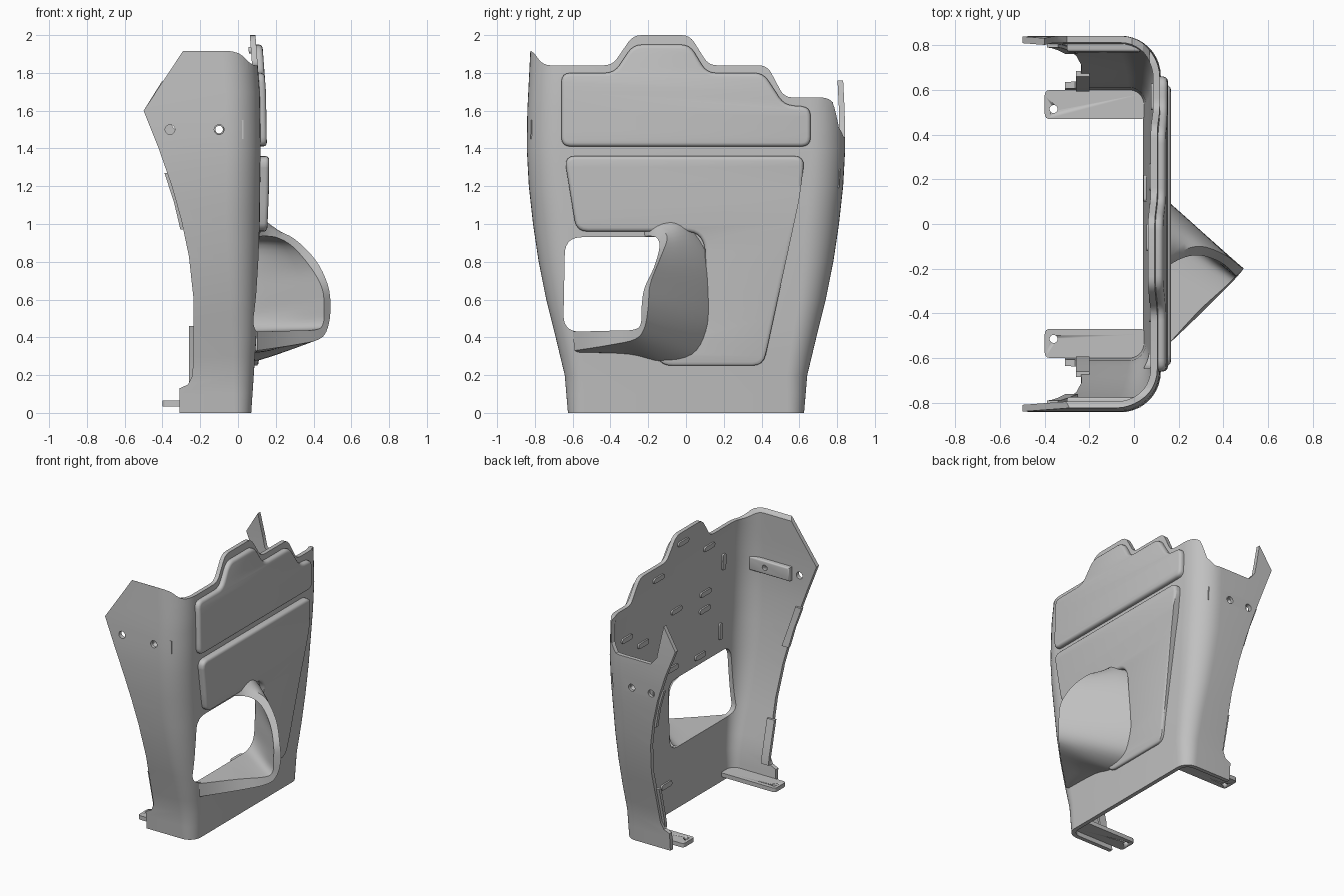
import bpy, bmesh, math
from mathutils import Vector

old = bpy.data.objects.get("Cube")
if old:
    bpy.data.objects.remove(old, do_unlink=True)

grey = bpy.data.materials.new("plain grey")
grey.use_nodes = True
grey.diffuse_color = (0.53, 0.53, 0.53, 1)
grey.node_tree.nodes["Principled BSDF"].inputs["Base Color"].default_value = grey.diffuse_color

THICK = 0.03


def interp(z, keys):
    for (a, p), (b, q) in zip(keys, keys[1:]):
        if z <= b:
            return p + (q - p) * (z - a) / (b - a)
    return keys[-1][1]


def half_width(z):
    return interp(z, [(0, .625), (.2, .642), (.4, .69), (.6, .74), (.8, .78), (1, .81),
                      (1.2, .832), (1.4, .843), (1.6, .84), (2.1, .815)])


def plate_x(z):
    return interp(z, [(0, .07), (.4, .097), (1, .115), (1.4, .12), (1.7, .115), (1.9, .1), (2.1, .085)])


def finish(name, bm, smooth=True):
    bmesh.ops.recalc_face_normals(bm, faces=bm.faces[:])
    mesh = bpy.data.meshes.new(name)
    bm.to_mesh(mesh)
    bm.free()
    mesh.materials.append(grey)
    ob = bpy.data.objects.new(name, mesh)
    bpy.context.collection.objects.link(ob)
    if smooth:
        shade(ob)
    return ob


def shade(ob):
    bpy.ops.object.select_all(action='DESELECT')
    ob.select_set(True)
    bpy.context.view_layer.objects.active = ob
    bpy.ops.object.shade_smooth_by_angle(angle=math.radians(32))


def rounded(pts, radius, steps=5):
    """Replace every corner of an outline by a small curve."""
    out = []
    pts = [Vector(p) for p in pts]
    for i, p in enumerate(pts):
        a, b = pts[i - 1] - p, pts[(i + 1) % len(pts)] - p
        s = p + a.normalized() * min(radius, a.length * .45)
        e = p + b.normalized() * min(radius, b.length * .45)
        for k in range(steps):
            t = k / (steps - 1)
            out.append(s * (1 - t) ** 2 + p * 2 * t * (1 - t) + e * t * t)
    return out


def prism(name, pts, d0, d1, place, bevel=0, slices=(), smooth=True):
    """Extrude an outline (u, v) from depth d0 to d1, then place it in space."""
    bm = bmesh.new()
    base = bm.faces.new([bm.verts.new((p[0], p[1], d0)) for p in pts])
    ext = bmesh.ops.extrude_face_region(bm, geom=[base], use_keep_orig=True)["geom"]
    tops = [g for g in ext if isinstance(g, bmesh.types.BMVert)]
    for v in tops:
        v.co.z = d1
    if bevel:
        rim = [e for e in bm.edges if all(v in tops for v in e.verts)]
        bmesh.ops.bevel(bm, geom=rim, offset=bevel, segments=3, profile=.5, affect='EDGES')
    for s in slices:
        bmesh.ops.bisect_plane(bm, geom=bm.verts[:] + bm.edges[:] + bm.faces[:],
                               plane_co=(0, s, 0), plane_no=(0, 1, 0))
    for v in bm.verts:
        v.co = place(*v.co)
    return finish(name, bm, smooth)


def cut(ob, cutter):
    mod = ob.modifiers.new("cut", 'BOOLEAN')
    mod.operation, mod.solver, mod.object = 'DIFFERENCE', 'EXACT', cutter
    bpy.context.view_layer.objects.active = ob
    bpy.ops.object.modifier_apply(modifier=mod.name)
    bpy.data.objects.remove(cutter, do_unlink=True)


def loft(name, rows, closed=False):
    bm = bmesh.new()
    grid = [[bm.verts.new(p) for p in row] for row in rows]
    n = len(rows[0])
    for a, b in zip(grid, grid[1:]):
        for i in range(n if closed else n - 1):
            j = (i + 1) % n
            bm.faces.new((a[i], a[j], b[j], b[i]))
    if closed:
        bm.faces.new(grid[0])
        bm.faces.new(grid[-1])
    return finish(name, bm)


def circle(u, v, r):
    return [(u + r * math.cos(k * math.pi / 10), v + r * math.sin(k * math.pi / 10)) for k in range(20)]


def rect(u0, v0, u1, v1):
    return [(u0, v0), (u1, v0), (u1, v1), (u0, v1)]


across_x = lambda u, v, d: (d, u, v)
across_y = lambda u, v, d: (u, d, v)
across_z = lambda u, v, d: (u, v, d)
on_front = lambda u, v, d: (plate_x(v) + d, u, v)
behind_front = lambda u, v, d: (plate_x(v) - THICK - d, u, v)


# Main shell: U-shaped section lofted upward
def section(z, off):
    w, x, r = half_width(z), plate_x(z), .09 + .09 * min(1, z)
    half = [(-.55, w - off)]
    for k in range(11):
        a = math.pi / 2 * (1 - k / 10)
        half.append((x - r + (r - off) * math.cos(a), w - r + (r - off) * math.sin(a)))
    return [(p, q, z) for p, q in half] + [(p, -q, z) for p, q in reversed(half)]


levels = [k * .1 for k in range(21)] + [2.03]
shell = loft("main_shell", [section(z, 0) + section(z, THICK)[::-1] for z in levels], True)

# Stepped top edge
top_edge = [(-.95, 2.3), (-.95, 1.925), (-.815, 1.925), (-.76, 1.84), (-.39, 1.84), (-.28, 2), (.02, 2),
            (.12, 1.84), (.43, 1.84), (.52, 1.67), (.75, 1.67), (.79, 1.63), (.79, 2.3)]
cut(shell, prism("top_cutter", rounded(top_edge, .045), -1, 1, across_x))

# Open edges of the two side walls
edge = [(-1, -.1), (-.31, -.1), (-.31, .13), (-.265, .15), (-.24, .2), (-.235, .6), (-.26, .83),
        (-.3, 1.02), (-.35, 1.2), (-.42, 1.4), (-.5, 1.6)]
right_top = [(-.285, 1.925), (-.285, 2.3), (-1, 2.3)]
left_top = [(-.4, 1.76), (-.35, 1.52), (-.3, 1.46), (-.01, 1.46), (.04, 1.51), (.07, 1.64), (.07, 2.3), (-1, 2.3)]
cut(shell, prism("right_wall_cutter", edge + right_top, -1, -.4, across_y))
cut(shell, prism("left_wall_cutter", edge + left_top, .4, 1, across_y))
for side, u, v in [(-1, -.36, 1.5), (-1, -.1, 1.5), (1, -.3, 1.24), (1, -.14, 1.24)]:
    cut(shell, prism("hole_cutter", circle(u, v, .026), side * .7, side, across_y))

# Window through the front plate
window = [(-.65, .43), (.09, .43), (.09, .93), (-.64, .93)]
cut(shell, prism("window_cutter", rounded(window, .09, 8), -.2, .4, across_x))
shade(shell)

# Raised front panels
upper = [(-.66, 1.41), (.66, 1.41), (.66, 1.62), (.52, 1.63), (.41, 1.8), (.11, 1.8), (.02, 1.95),
         (-.28, 1.95), (-.38, 1.8), (-.66, 1.8)]
prism("upper_panel", rounded(upper, .05), -.01, .033, on_front, .02, [1.5, 1.6, 1.7, 1.9])
lower = [(-.645, 1.36), (.63, 1.36), (.6, 1.13), (.41, .25), (-.13, .25), (-.16, .33), (.02, .33),
         (.11, .45), (.1, .9), (.05, .96), (-.58, .96)]
prism("lower_panel", rounded(lower, .06), -.01, .046,
      lambda u, v, d: (plate_x(v) + d * min(1, .3 + v * .6), u, v), .02,
      [k * .1 for k in range(3, 14)])


# Scoop: outer skin, lip face and inner skin
def smooth_line(pts, steps=4):
    pts = [Vector(p) for p in pts]
    out = []
    for i in range(len(pts) - 1):
        p0, p1, p2, p3 = pts[max(i - 1, 0)], pts[i], pts[i + 1], pts[min(i + 2, len(pts) - 1)]
        for k in range(steps):
            t = k / steps
            out.append(p1 + (p2 - p0) * (t / 2) + (p0 * 2 - p1 * 5 + p2 * 4 - p3) * (t * t / 2)
                       + (p1 * 3 - p0 - p2 * 3 + p3) * (t ** 3 / 2))
    return out + [pts[-1]]


def skin(start, end, x_mid, steps):
    """Rows curving from the plate outline out to the lip."""
    rows = []
    for k in range(steps + 1):
        t = k / steps
        row = []
        for a, b in zip(start, end):
            c = a.lerp(b, .15)
            c.x = min(x_mid, b.x)
            row.append(a * (1 - t) ** 2 + c * 2 * t * (1 - t) + b * t * t)
        rows.append(row)
    return rows


lip = smooth_line([(.1, -.59, .33), (.3, -.4, .36), (.43, -.27, .39), (.475, -.22, .45), (.49, -.2, .56),
                   (.475, -.19, .68), (.41, -.14, .81), (.3, -.1, .92), (.2, -.13, .965), (.12, -.22, .97)])
lip_inner = smooth_line([(.1, -.6, .43), (.28, -.4, .435), (.41, -.28, .44), (.45, -.24, .47),
                         (.455, -.235, .56), (.445, -.22, .66), (.385, -.17, .77), (.29, -.14, .88),
                         (.2, -.16, .93), (.11, -.22, .935)])
root = smooth_line([on_front(u, v, -.01) for u, v in
                    [(-.57, .32), (-.3, .31), (-.12, .27), (.05, .3), (.13, .42), (.15, .6),
                     (.13, .8), (.05, .95), (-.06, 1.03), (-.22, .98)]])
root_inner = smooth_line([on_front(u, v, -THICK) for u, v in
                          [(-.6, .43), (-.3, .43), (-.1, .43), (.02, .44), (.08, .5), (.09, .62),
                           (.09, .76), (.06, .89), (-.05, .93), (-.22, .935)]])
loft("scoop", skin(root, lip, .16, 8) + skin(root_inner, lip_inner, .14, 6)[::-1])

# Wall fittings on both sides
for side, label in [(-1, "right"), (1, "left")]:
    wall = lambda u, v, d, s=side: (u, s * (half_width(v) - d), v)
    prism(label + "_lower_edge_strip", rect(-.26, .15, -.2, .46), .02, .045, wall, slices=[.2, .3, .4])
    strip = [(-.39, 1.27), (-.34, 1.27), (-.25, .97), (-.305, .97), (-.34, 1.12)]
    prism(label + "_upper_edge_strip", strip, .02, .045, wall, slices=[1.1, 1.2])
    z = 1.5 if side < 0 else 1.24
    block = prism(label + "_inner_bracket", rect(-.3, z - .05, .03, z + .05), .02, .065, wall, .012)
    cut(block, prism("hole_cutter", circle(-.1 if side < 0 else -.14, z, .02), side * .6, side, across_y))

    # Bottom mounting foot with its bolt hole
    foot = prism(label + "_foot", rounded(rect(-.4, side * .47, .05, side * .6), .025), .035, .065, across_z)
    cut(foot, prism("hole_cutter", circle(-.36, side * .515, .018), 0, .2, across_z))

# Clip slots on the rear of the front plate
clips = [(-.06, 1.92), (-.38, 1.76), (-.01, 1.43), (-.35, 1.43), (-.34, 1.31), (.21, 1.75),
         (.38, 1.33), (.57, 1.44), (.04, 1.02), (-.28, .99), (.16, .21)]
for u, v in clips:
    prism("clip", rounded(rect(u - .06, v - .018, u + .06, v + .018), .016), -.01, .012, behind_front)
for u, v in [(-.56, 1.58), (-.52, 1.08)]:
    prism("upright_clip", rounded(rect(u - .018, v - .06, u + .018, v + .06), .016), -.01, .012, behind_front)
